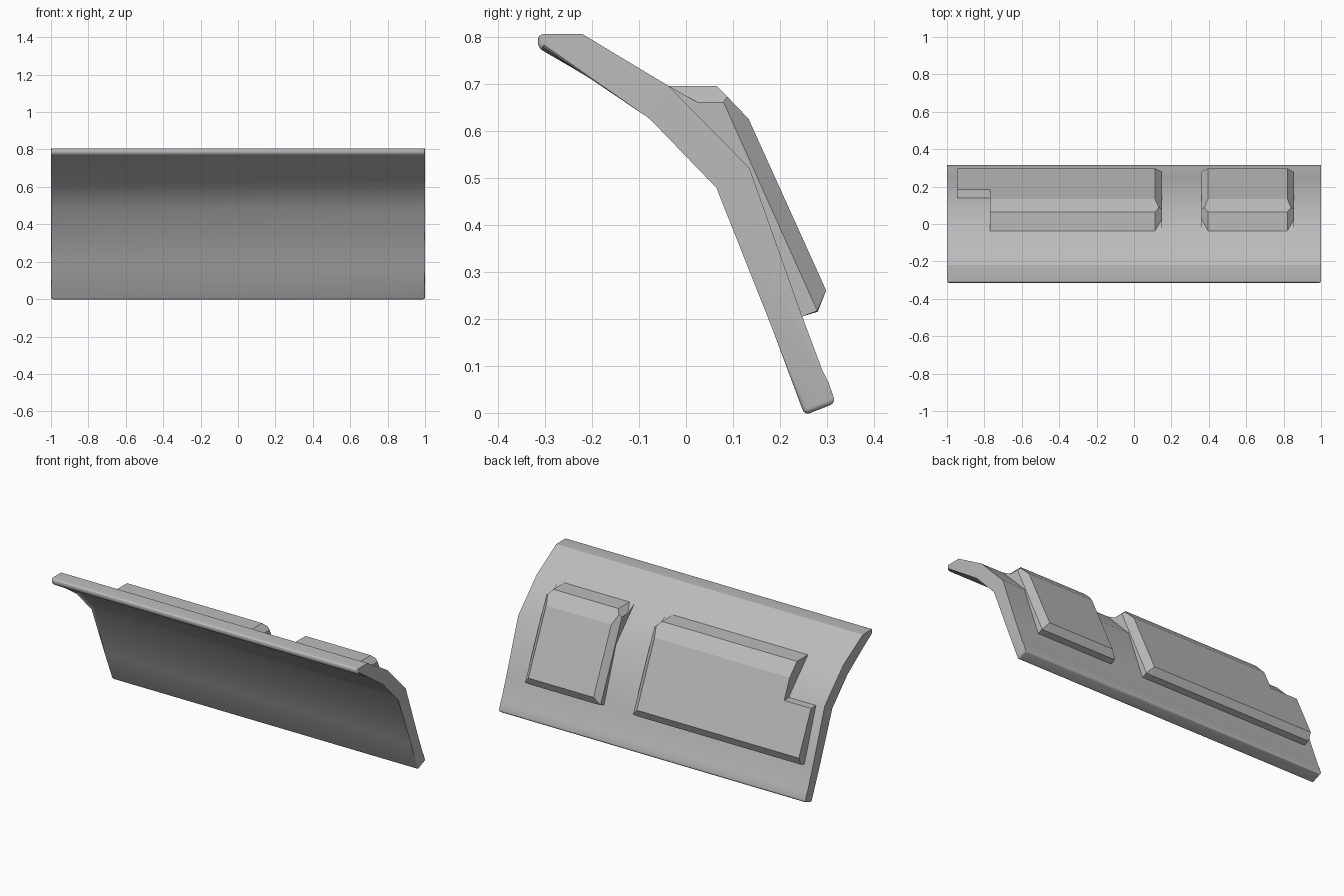
import bpy, bmesh, math

if "Cube" in bpy.data.objects:
    bpy.data.objects.remove(bpy.data.objects["Cube"])

grey = bpy.data.materials.new("plain grey")
grey.diffuse_color = (0.5, 0.5, 0.5, 1)
grey.use_nodes = True
grey.node_tree.nodes["Principled BSDF"].inputs["Base Color"].default_value = grey.diffuse_color


def finish(name, bm, angle=None):
    bmesh.ops.recalc_face_normals(bm, faces=bm.faces)
    me = bpy.data.meshes.new(name)
    bm.to_mesh(me)
    bm.free()
    me.materials.append(grey)
    ob = bpy.data.objects.new(name, me)
    bpy.context.collection.objects.link(ob)
    if angle:
        bpy.ops.object.select_all(action='DESELECT')
        bpy.context.view_layer.objects.active = ob
        ob.select_set(True)
        bpy.ops.object.shade_smooth_by_angle(angle=math.radians(angle))
    return ob


def prism(bm, profile, x0, x1, caps=(True, True)):
    """Extrude a (y, z) outline along x; returns the two vertex rings."""
    rings = [[bm.verts.new((x, y, z)) for y, z in profile] for x in (x0, x1)]
    n = len(profile)
    for i in range(n):
        j = (i + 1) % n
        bm.faces.new((rings[0][i], rings[0][j], rings[1][j], rings[1][i]))
    for ring, cap in zip(rings, caps):
        if cap:
            bm.faces.new(ring)
    return rings


# Bent plate: back outline from the top edge down, then the front going up
plate = [(-.22, .805), (-.037, .695), (.135, .52), (.247, .205), (.29, .09),
         (.303, .065), (.318, .021), (.252, -.005),
         (.185, .175), (.075, .485), (-.07, .635), (-.315, .776), (-.315, .805)]
bm = bmesh.new()
rings = prism(bm, plate, -1, 1)
# Round the rims: top lip, bottom edge, and the front edges of both ends
rounded = [bm.edges.get((rings[0][i], rings[1][i])) for i in (6, 7, 11, 12)]
for r in rings:
    rounded += [bm.edges.get((r[i], r[i + 1])) for i in range(6, 12)]
bmesh.ops.bevel(bm, geom=rounded, offset=.012, segments=4, profile=.5,
                affect='EDGES')
finish("bent_plate", bm, 30)

# Raised panels on the back: outline at full height
full = [(-.037, .695), (.065, .695), (.133, .625), (.298, .26), (.28, .215),
        (.247, .205), (.2, .25), (.09, .51), (-.05, .66)]


def chamfered_end(bm, ring, d):
    """Close a panel end with a chamfer reaching out by d along x."""
    x = ring[0].co.x
    p0, a1, a2, a3, a4, a5, e1, e2, e3 = ring

    def v(y, z, s=1):
        return bm.verts.new((x + d * s, y, z))
    m = v(.088, .672, .55)
    b0, b1, b2 = v(-.037, .695), v(.025, .66), v(.08, .66)
    b4, b5 = v(.279, .217), v(.247, .205)
    c1, c2, c3 = v(.2, .25), v(.09, .51), v(-.05, .66)
    for f in ((a1, a2, m), (p0, a1, m, b2, b1), (a2, a3, b4, b2, m),
              (p0, b1, b0), (a3, a4, b4), (a4, a5, b5, b4),
              (a5, e1, c1, b5), (e1, e2, c2, c1), (e2, e3, c3, c2),
              (e3, p0, b0, c3), (b0, b1, b2, b4, b5, c1, c2, c3)):
        bm.faces.new(f)


# Short panel, chamfered at both ends
bm = bmesh.new()
left, right = prism(bm, full, .395, .82, (False, False))
chamfered_end(bm, left, -.033)
chamfered_end(bm, right, .035)
finish("short_panel", bm)

# Long panel, chamfered at one end and cut square at the other
bm = bmesh.new()
left, right = prism(bm, full, -.77, .112, (True, False))
chamfered_end(bm, right, .038)
finish("long_panel", bm)

# Lower step that carries the long panel past its notch
step = [(.1, .51), (.185, .51), (.298, .26), (.28, .215), (.247, .205),
        (.2, .25)]
bm = bmesh.new()
prism(bm, step, -.945, -.77)
finish("long_panel_step", bm)
